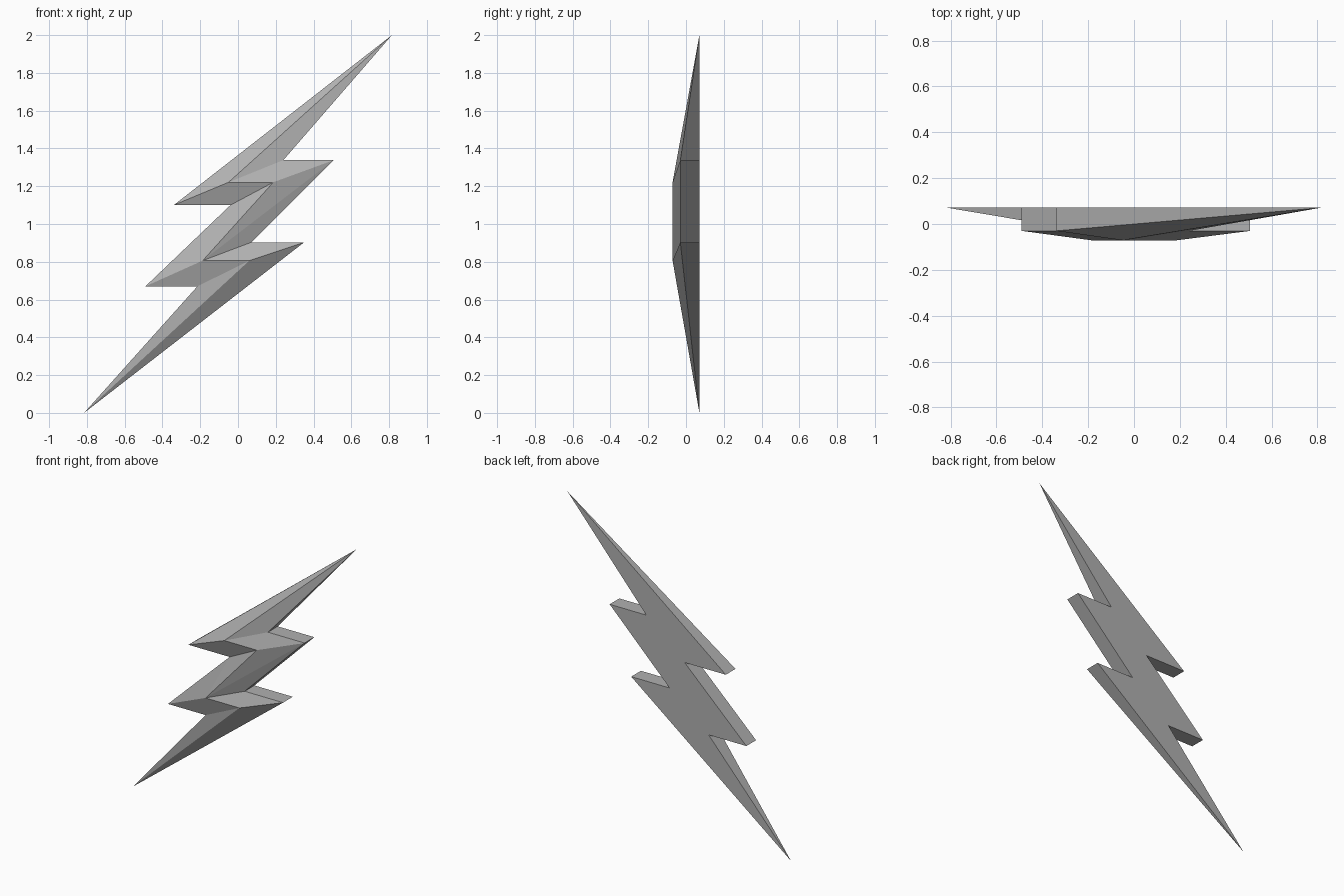
import bpy, bmesh

if "Cube" in bpy.data.objects:
    bpy.data.objects.remove(bpy.data.objects["Cube"])

BACK, RIM, CREST = 0.071, -0.03, -0.071

# Zigzag outline (x, z), clockwise from the top point; entries 0 and 5 are the sharp ends
outline = [(0.815, 2.0), (0.24, 1.338), (0.507, 1.338), (0.07, 0.903), (0.35, 0.903),
           (-0.815, 0.0), (-0.215, 0.67), (-0.49, 0.67), (-0.04, 1.1), (-0.34, 1.1)]
# Raised crest corners down the middle of the front
crest = [(-0.05, 1.221), (0.187, 1.221), (-0.187, 0.806), (0.06, 0.806)]

bm = bmesh.new()
back = [bm.verts.new((x, BACK, z)) for x, z in outline]
# The two ends taper to nothing, so front and back share a vertex there
rim = [back[i] if i in (0, 5) else bm.verts.new((x, RIM, z))
       for i, (x, z) in enumerate(outline)]
c = [bm.verts.new((x, CREST, z)) for x, z in crest]

# Flat back
bm.faces.new(back)

# Side walls
n = len(outline)
for i in range(n):
    j = (i + 1) % n
    corners = list(dict.fromkeys([back[i], back[j], rim[j], rim[i]]))
    bm.faces.new(corners)

# Faceted front
r = rim
for f in [(r[0], c[0], r[9]), (r[0], r[1], c[0]),            # upper spike
          (c[0], r[1], r[2], c[1]), (r[9], c[0], c[1], r[8]),  # upper step
          (r[8], c[1], c[2]), (r[8], c[2], r[7]),            # middle left
          (c[1], r[2], c[2]), (r[2], r[3], c[2]),            # middle right
          (c[2], r[3], r[4], c[3]), (r[7], c[2], c[3], r[6]),  # lower step
          (r[6], c[3], r[5]), (c[3], r[4], r[5])]:           # lower spike
    bm.faces.new(f)

bmesh.ops.recalc_face_normals(bm, faces=bm.faces)
mesh = bpy.data.meshes.new("lightning_bolt")
bm.to_mesh(mesh)
bm.free()

# Dark grey colour
mat = bpy.data.materials.new("dark_grey")
mat.diffuse_color = (0.44, 0.44, 0.44, 1)
mat.use_nodes = True
mat.node_tree.nodes["Principled BSDF"].inputs["Base Color"].default_value = mat.diffuse_color
mesh.materials.append(mat)
bpy.context.collection.objects.link(bpy.data.objects.new("lightning_bolt", mesh))
